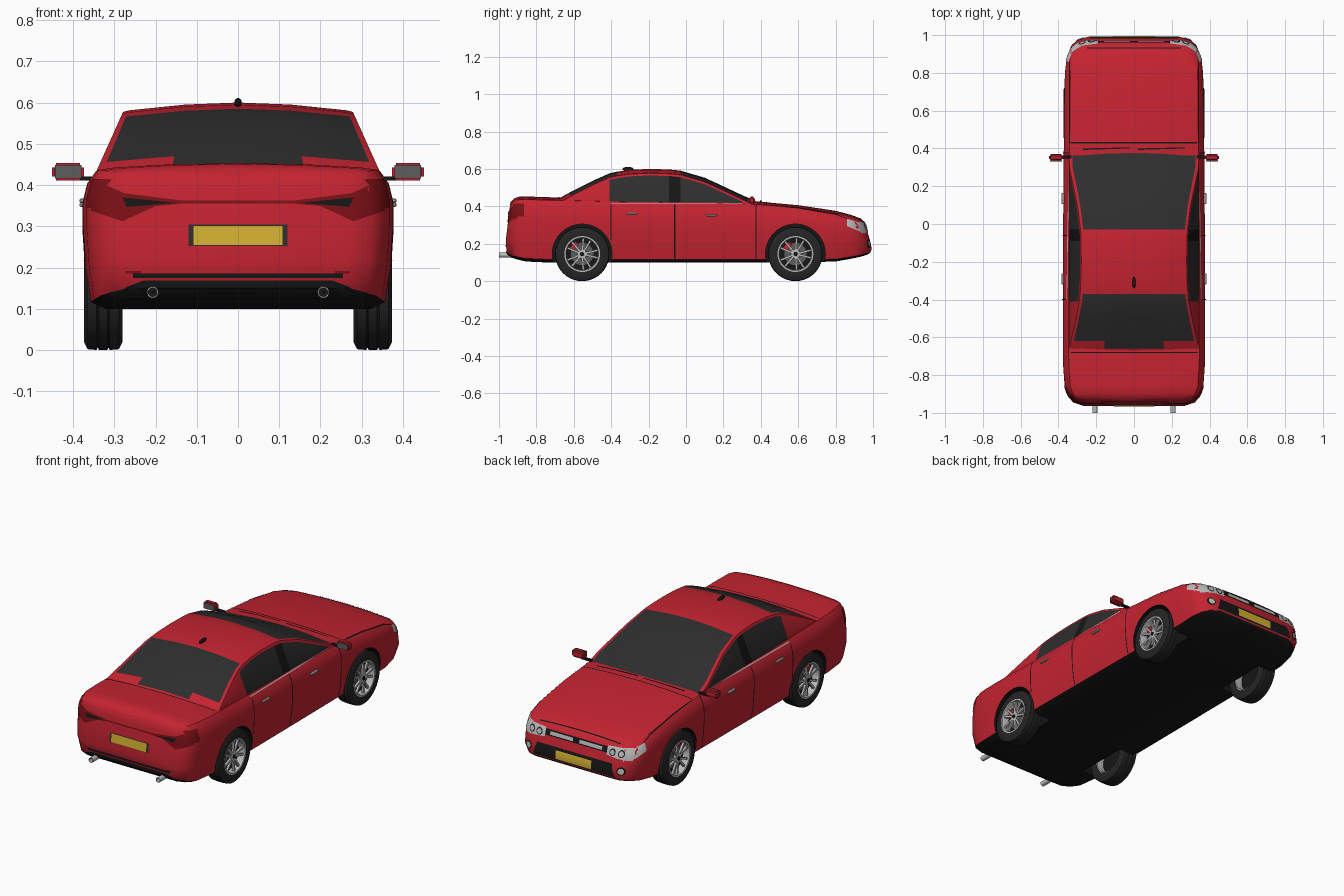
import bpy, bmesh, math
from mathutils import Vector, Matrix
from mathutils.bvhtree import BVHTree

if "Cube" in bpy.data.objects:
    bpy.data.objects.remove(bpy.data.objects["Cube"], do_unlink=True)


def material(name, r, g, b):
    m = bpy.data.materials.new(name)
    m.use_nodes = True
    m.diffuse_color = (r, g, b, 1)
    m.node_tree.nodes["Principled BSDF"].inputs["Base Color"].default_value = (r, g, b, 1)
    return m


RED = material("red paint", .55, .017, .03)
BLACK = material("black trim", .008, .008, .008)
GLASS = material("dark glass", .027, .027, .027)
RUBBER = material("tyre rubber", .018, .018, .018)
SILVER = material("silver", .5, .5, .5)
GREY = material("grey mirror", .11, .11, .11)
YELLOW = material("yellow plate", .65, .43, .03)
LAMP = material("dark red lamp", .2, .005, .008)


def finish(bm, name, mats, angle=35):
    me = bpy.data.meshes.new(name)
    bm.to_mesh(me)
    bm.free()
    for m in mats:
        me.materials.append(m)
    ob = bpy.data.objects.new(name, me)
    bpy.context.collection.objects.link(ob)
    bpy.ops.object.select_all(action='DESELECT')
    bpy.context.view_layer.objects.active = ob
    ob.select_set(True)
    if angle:
        bpy.ops.object.shade_smooth_by_angle(angle=math.radians(angle))
    return ob


def loft(name, sections, mats, rule):
    """Skin mirrored half sections; rule(mid_y, strip) picks the material."""
    bm = bmesh.new()
    rings = []
    for half in sections:
        full = half + [(-x, y, z) for x, y, z in half[-2:0:-1]]
        rings.append([bm.verts.new(p) for p in full])
    n, h = len(rings[0]), len(sections[0])
    for a, b in zip(rings, rings[1:]):
        for j in range(n):
            k = (j + 1) % n
            f = bm.faces.new((a[j], a[k], b[k], b[j]))
            f.material_index = rule((a[1].co.y + b[1].co.y) / 2, min(j, n - 1 - j))
    for r in (rings[0], rings[-1]):
        for j in range(h - 1):
            f = bm.faces.new(list(dict.fromkeys((r[j], r[j + 1], r[-j - 1], r[-j % n]))))
            f.material_index = rule(r[1].co.y, j)
    bmesh.ops.recalc_face_normals(bm, faces=bm.faces)
    return finish(bm, name, mats)


# Lower body: y, half width, shoulder height, underside height
STATIONS = [(-.968, .27, .405, .14), (-.95, .325, .425, .125), (-.92, .352, .435, .115),
            (-.87, .367, .437, .105), (-.75, .375, .433, .1), (-.6, .377, .43, .1),
            (-.4, .377, .425, .1), (0, .375, .42, .1), (.38, .372, .41, .1),
            (.6, .37, .39, .1), (.8, .366, .36, .105), (.9, .355, .342, .12),
            (.95, .335, .33, .13), (.98, .30, .315, .14), (.994, .25, .3, .15)]
PROFILE = [(0, 0), (.86, 0), (.95, .05), (.985, .3), (1, .58), (1, .78), (.97, .92), (.92, 1)]


def body_section(y, w, top, low):
    pts = [(w * u, low + (top - low) * v) for u, v in PROFILE]
    pts += [(w * .8, top + .006), (w * .45, top + .013), (0, top + .016)]
    k = min(1, max(0, (abs(y) - .8) / .16))
    out = []
    for x, z in pts:
        lean = (.28 if y > 0 else .12) * max(0, z - .18) + .5 * max(0, .17 - z)
        out.append((x, y - math.copysign(k * lean, y), z))
    return out


body = loft("body", [body_section(*s) for s in STATIONS], [RED, BLACK],
            lambda y, s: 1 if s < 2 else 0)

# Cabin: y, roof edge height
ROOF = [(-.7, .405), (-.66, .43), (-.62, .452), (-.5, .513), (-.41, .553), (-.37, .562),
        (-.3, .572), (-.2, .577), (-.09, .574), (-.03, .568), (.1, .53), (.2, .484),
        (.3, .437), (.4, .393)]


def cabin_section(y, ze):
    def X(z):
        return min(.345, .345 - (z - .43) * .45)
    low = min(.42, ze - .02)
    top = max(low + .002, ze - .012)
    xe = X(ze)
    pts = [(0, .355), (.34, .36), (X(low), low), (X(top), top), (xe, ze),
           (xe * .95, ze + .004), (xe * .46, ze + .018), (0, ze + .023)]
    return [(x, y, z) for x, z in pts]


def cabin_rule(y, s):
    if s == 2 and -.41 < y < .31:
        return 2 if -.09 < y < -.03 else 1
    if s >= 5 and (y > -.03 or -.62 < y < -.37 or (s == 6 and -.66 < y < -.6)):
        return 1
    return 0


cabin = loft("cabin", [cabin_section(*s) for s in ROOF], [RED, GLASS, BLACK], cabin_rule)

# Surface used to lay trim onto the bodywork
skin = bmesh.new()
skin.from_mesh(body.data)
skin.from_mesh(cabin.data)
TREE = BVHTree.FromBMesh(skin)
skin.free()
AXES = {"front": (lambda a, b: (a, 2, b), (0, -1, 0)), "rear": (lambda a, b: (a, -2, b), (0, 1, 0)),
        "side": (lambda a, b: (2, a, b), (-1, 0, 0)), "top": (lambda a, b: (a, b, 2), (0, 0, -1))}


def decal(name, view, pts, mat, mirror=False, off=.003):
    """Thin sheet of trim projected onto the bodywork."""
    place, d = AXES[view]
    d = Vector(d)
    bm = bmesh.new()
    bm.faces.new([bm.verts.new((a, b, 0)) for a, b in pts])
    for axis in (0, 1):
        vals = [p[axis] for p in pts]
        c = math.floor(min(vals) / .025) * .025 + .025
        while c < max(vals):
            no = Vector((1 - axis, axis, 0))
            bmesh.ops.bisect_plane(bm, geom=bm.verts[:] + bm.edges[:] + bm.faces[:],
                                   plane_co=no * c, plane_no=no)
            c += .025
    for v in bm.verts:
        o = Vector(place(v.co.x, v.co.y))
        hit = TREE.ray_cast(o, d)[0] or TREE.find_nearest(o + d * 1.07)[0]
        v.co = hit - d * off
    bm.normal_update()
    bmesh.ops.reverse_faces(bm, faces=[f for f in bm.faces if f.normal.dot(d) > 0])
    if mirror:
        new = bmesh.ops.duplicate(bm, geom=bm.verts[:] + bm.edges[:] + bm.faces[:])["geom"]
        for v in (g for g in new if isinstance(g, bmesh.types.BMVert)):
            v.co.x *= -1
        bmesh.ops.reverse_faces(bm, faces=[g for g in new if isinstance(g, bmesh.types.BMFace)])
    return finish(bm, name, [mat])


def rect(a0, b0, a1, b1):
    return [(a0, b0), (a1, b0), (a1, b1), (a0, b1)]


def disc(a, b, r):
    return [(a + r * math.cos(t * math.pi / 8), b + r * math.sin(t * math.pi / 8)) for t in range(16)]


# Rear trim
decal("tail_lamps", "rear", [(.14, .354), (.2, .349), (.28, .312), (.355, .337), (.355, .415),
                             (.275, .38), (.14, .363)], LAMP, True)
decal("tail_lamp_sides", "side", rect(-.945, .345, -.865, .415), LAMP, True)
decal("tail_lamp_streaks", "rear", [(.15, .357), (.27, .347), (.28, .37)], BLACK, True, .005)
decal("tail_band", "rear", rect(-.14, .355, .14, .363), LAMP)
decal("rear_plate_frame", "rear", rect(-.12, .252, .12, .304), GLASS)
decal("rear_plate", "rear", rect(-.108, .255, .108, .301), YELLOW, off=.006)
decal("bumper_slot", "rear", rect(-.255, .174, .255, .186), BLACK)
decal("bumper_reflectors", "rear", rect(.235, .186, .27, .192), LAMP, True)
decal("diffuser", "rear", [(-.3, .125), (.3, .125), (.27, .153), (.23, .168), (-.23, .168), (-.27, .153)], BLACK)

# Front trim
decal("grille", "front", rect(-.19, .277, .19, .309), BLACK)
decal("grille_bars", "front", rect(.02, .284, .16, .302), SILVER, True, .005)
decal("headlamps", "front", [(.19, .268), (.33, .255), (.33, .318), (.19, .313)], SILVER, True)
decal("headlamp_sides", "side", [(.86, .295), (.965, .25), (.95, .31), (.86, .332)], SILVER, True)
for x in (.225, .275):
    decal("lamp_ring", "front", disc(x, .288, .019), GLASS, True, .005)
    decal("lamp_lens", "front", disc(x, .288, .013), SILVER, True, .007)
decal("lower_intake", "front", [(-.25, .165), (.25, .165), (.23, .232), (-.23, .232)], BLACK)
decal("front_plate", "front", rect(-.11, .172, .11, .218), YELLOW, off=.006)
decal("fog_lamp_ring", "front", disc(.285, .2, .023), BLACK, True)
decal("fog_lamp", "front", disc(.285, .2, .016), SILVER, True, .005)

# Panel gaps and side trim
for y, z in ((-.4, .22), (-.06, .11), (.375, .11)):
    decal("door_gap", "side", rect(y - .003, z, y + .003, .41), BLACK, True)
decal("window_trim", "side", rect(-.4, .414, .3, .419), SILVER, True)
decal("boot_gap", "top", rect(-.335, -.683, .335, -.677), BLACK)
decal("bonnet_rear_gap", "top", rect(-.335, .427, .335, .433), BLACK)
decal("bonnet_side_gap", "top", rect(.34, .43, .344, .86), BLACK, True)
decal("bonnet_front_gap", "top", rect(-.25, .928, .25, .935), BLACK)
for x in (-.27, .02):
    decal("wiper", "top", [(x, .392), (x + .25, .4), (x + .25, .406), (x, .4)], BLACK, off=.007)

# Wheel arches cut into the body
AXLES = [(-.555, .145), (.585, .145)]
bm = bmesh.new()
for y, z in AXLES:
    for s in (-1, 1):
        bmesh.ops.create_cone(bm, cap_ends=True, segments=48, radius1=.16, radius2=.16, depth=.3,
                              matrix=Matrix.Translation((s * .39, y, z)) @ Matrix.Rotation(math.pi / 2, 4, 'Y'))
cutter = finish(bm, "arch_cutter", [], 0)
mod = body.modifiers.new("arches", 'BOOLEAN')
mod.operation, mod.object, mod.solver = 'DIFFERENCE', cutter, 'EXACT'
bpy.context.view_layer.objects.active = body
bpy.ops.object.modifier_apply(modifier=mod.name)
bpy.data.objects.remove(cutter, do_unlink=True)
for p in body.data.polygons:
    cos = [body.data.vertices[i].co for i in p.vertices]
    if any(all(math.hypot(c.y - y, c.z - z) < .162 for c in cos) for y, z in AXLES):
        p.material_index = 1


def box(bm, size, loc, mat=0, rot=None):
    m = Matrix.Translation(loc) @ (rot or Matrix()) @ Matrix.Diagonal((*size, 1))
    for f in {f for v in bmesh.ops.create_cube(bm, size=1, matrix=m)["verts"] for f in v.link_faces}:
        f.material_index = mat


def lathe(bm, profile, mat, steps=40):
    vs = [bm.verts.new((x, 0, r)) for x, r in profile]
    es = [bm.edges.new((vs[i - 1], vs[i])) for i in range(len(vs))]
    old = set(bm.faces)
    bmesh.ops.spin(bm, geom=vs + es, cent=(0, 0, 0), axis=(1, 0, 0), angle=math.tau, steps=steps)
    for f in set(bm.faces) - old:
        f.material_index = mat


# Wheels: tyre, rim, spokes, hub, brake disc and caliper
def wheel(name, side, y, z):
    bm = bmesh.new()
    lathe(bm, [(-.044, .096), (-.047, .125), (-.038, .143), (-.016, .145), (-.013, .139), (-.01, .145),
               (.01, .145), (.013, .139), (.016, .145), (.038, .143), (.047, .125), (.044, .096)], 0)
    lathe(bm, [(-.04, .09), (-.04, .097), (.044, .097), (.044, .088), (.036, .084)], 1)
    lathe(bm, [(.0, .001), (.0, .09), (.004, .09), (.004, .001)], 2)
    lathe(bm, [(.006, .001), (.006, .06), (.01, .06), (.01, .001)], 3)
    lathe(bm, [(.02, .001), (.02, .026), (.036, .024), (.038, .001)], 1)
    lathe(bm, [(.036, .001), (.036, .011), (.041, .01), (.041, .001)], 2, 20)
    for i in range(10):
        rot = Matrix.Rotation(math.tau * (i + (.12 if i % 2 else -.12)) / 10, 4, 'X')
        box(bm, (.012, .011, .07), rot @ Vector((.031, 0, .054)), 1, rot)
    rot = Matrix.Rotation(-math.radians(50) * side, 4, 'X')
    box(bm, (.014, .045, .026), Matrix.Rotation(math.radians(45), 4, 'X') @ Vector((.015, 0, .06)), 4,
        Matrix.Rotation(math.radians(45), 4, 'X'))
    bmesh.ops.remove_doubles(bm, verts=bm.verts, dist=.0004)
    if side < 0:
        bmesh.ops.scale(bm, vec=(-1, 1, 1), verts=bm.verts)
    bmesh.ops.translate(bm, vec=(side * .327, y, z), verts=bm.verts)
    bmesh.ops.recalc_face_normals(bm, faces=bm.faces)
    finish(bm, name, [RUBBER, SILVER, BLACK, GREY, RED])


for label, (y, z) in zip(("rear", "front"), AXLES):
    wheel(label + "_left_wheel", 1, y, z)
    wheel(label + "_right_wheel", -1, y, z)

# Mirrors, handles and exhausts on both sides
for side, label in ((1, "left"), (-1, "right")):
    bm = bmesh.new()
    box(bm, (.078, .036, .042), (side * .412, .352, .432))
    bmesh.ops.bevel(bm, geom=bm.edges[:], offset=.01, segments=3, affect='EDGES')
    box(bm, (.064, .004, .032), (side * .412, .333, .432), 1)
    box(bm, (.06, .016, .01), (side * .36, .355, .416), 2)
    finish(bm, label + "_mirror", [RED, GREY, BLACK])
    for y, z in ((-.29, .362), (.135, .352)):
        bm = bmesh.new()
        box(bm, (.016, .058, .011), (side * .376, y, z))
        bmesh.ops.bevel(bm, geom=bm.edges[:], offset=.003, affect='EDGES')
        finish(bm, label + "_handle", [SILVER])
    bm = bmesh.new()
    lathe(bm, [(-.06, .014), (.05, .014), (.05, .011), (-.06, .011)], 0, 24)
    lathe(bm, [(.02, .001), (.02, .012), (.021, .012), (.021, .001)], 1, 24)
    bmesh.ops.recalc_face_normals(bm, faces=bm.faces)
    bmesh.ops.rotate(bm, verts=bm.verts, matrix=Matrix.Rotation(-math.pi / 2, 3, 'Z'))
    bmesh.ops.translate(bm, verts=bm.verts, vec=(side * .207, -.95, .14))
    finish(bm, label + "_exhaust", [SILVER, BLACK])

# Roof aerial
bm = bmesh.new()
bmesh.ops.create_uvsphere(bm, u_segments=16, v_segments=8, radius=1,
                          matrix=Matrix.Translation((0, -.31, .599)) @ Matrix.Diagonal((.009, .03, .012, 1)))
finish(bm, "roof_aerial", [BLACK])
